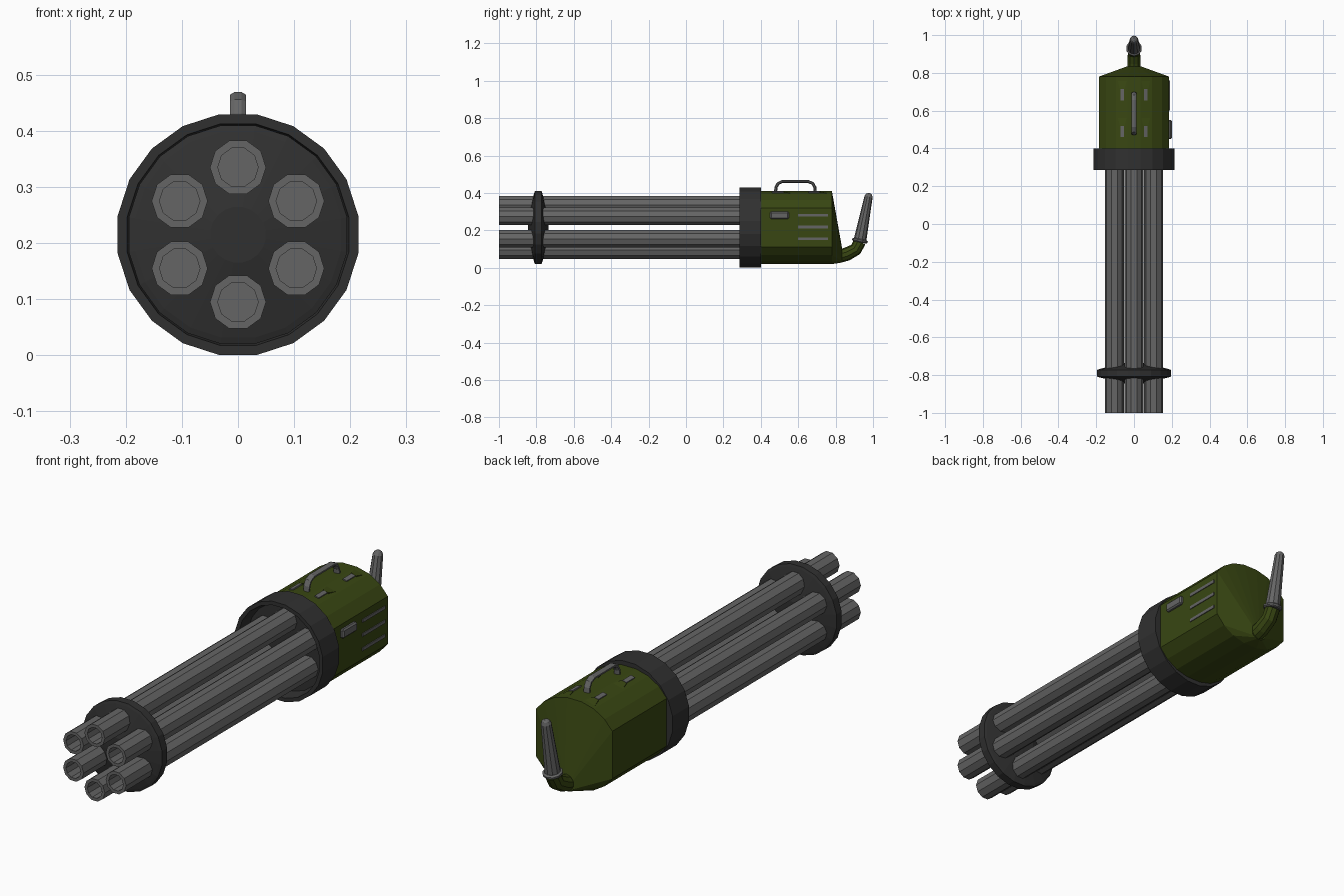
import bpy, bmesh, math
from mathutils import Vector

if "Cube" in bpy.data.objects:
    bpy.data.objects.remove(bpy.data.objects["Cube"])

CZ = 0.215  # height of the barrel axis


def material(name, rgb):
    m = bpy.data.materials.new(name)
    m.use_nodes = True
    m.diffuse_color = (*rgb, 1)
    m.node_tree.nodes["Principled BSDF"].inputs["Base Color"].default_value = (*rgb, 1)
    return m


GREY = material("steel grey", (0.13, 0.13, 0.13))
DARK = material("dark iron", (0.03, 0.03, 0.03))
GREEN = material("olive green", (0.04, 0.062, 0.006))


def loft(name, rings, mat, closed=False):
    """Skin a list of equally long point rings; cap the ends unless closed."""
    bm = bmesh.new()
    rows = [[bm.verts.new(p) for p in ring] for ring in rings]
    n = len(rows[0])
    pairs = list(zip(rows, rows[1:]))
    if closed:
        pairs.append((rows[-1], rows[0]))
    else:
        bm.faces.new(rows[0])
        bm.faces.new(rows[-1])
    for a, b in pairs:
        for i in range(n):
            j = (i + 1) % n
            bm.faces.new((a[i], a[j], b[j], b[i]))
    bmesh.ops.recalc_face_normals(bm, faces=bm.faces)
    mesh = bpy.data.meshes.new(name)
    bm.to_mesh(mesh)
    bm.free()
    mesh.materials.append(mat)
    obj = bpy.data.objects.new(name, mesh)
    bpy.context.collection.objects.link(obj)
    return obj


def lathe(name, profile, sides, mat, x=0, z=CZ):
    """Turn (y, radius) pairs about an axis along y, with a flat on top."""
    angles = [(i + 0.5) * math.tau / sides for i in range(sides)]
    return loft(name, [[(x + r * math.sin(a), y, z + r * math.cos(a)) for a in angles]
                       for y, r in profile], mat)


def tube(name, path, sides, mat, wide=1.0):
    """Sweep a round section along (y, z, radius) points in the x = 0 plane."""
    pts = [Vector((0, y, z)) for y, z, r in path]
    rings = []
    for i, p in enumerate(pts):
        t = (pts[min(i + 1, len(pts) - 1)] - pts[max(i - 1, 0)]).normalized()
        up = t.cross(Vector((1, 0, 0)))
        r = path[i][2]
        rings.append([p + Vector((wide * r * math.cos(a), 0, 0)) + up * r * math.sin(a)
                      for a in ((k + 0.5) * math.tau / sides for k in range(sides))])
    return loft(name, rings, mat)


def box(name, centre, size, mat, tilt=0, bevel=0):
    bpy.ops.mesh.primitive_cube_add(size=1, location=centre, rotation=(0, tilt, 0))
    obj = bpy.context.object
    obj.name = name
    obj.scale = size
    bpy.ops.object.transform_apply(location=False, rotation=False, scale=True)
    obj.data.materials.append(mat)
    if bevel:
        mod = obj.modifiers.new("bevel", "BEVEL")
        mod.width = bevel
        mod.segments = 1
    return obj


# Six hollow barrels around the axis
for i in range(6):
    a = i * math.tau / 6
    lathe(f"barrel_{i + 1}", [(-0.85, 0.036), (-1, 0.036), (-1, 0.05), (0.36, 0.05)],
          10, GREY, 0.12 * math.sin(a), CZ + 0.12 * math.cos(a))

# Lens-shaped barrel clamp
lathe("barrel_clamp", [(-0.845, 0.05), (-0.812, 0.186), (-0.808, 0.197),
                       (-0.772, 0.197), (-0.768, 0.186), (-0.735, 0.05)], 20, DARK)

# Collar with a recessed front
lathe("collar", [(0.34, 0.19), (0.285, 0.2), (0.285, 0.217), (0.4, 0.217)], 20, DARK)

# Housing with flat sides, its back drawn in to the pipe root
quarter = [(0.035, 0.195), (0.095, 0.18), (0.148, 0.148), (0.186, 0.105)]
half = quarter + [(x, -z) for x, z in reversed(quarter)]
outline = half + [(-x, z) for x, z in reversed(half)]
rings = [[(x, y, CZ + z) for x, z in outline] for y in (0.39, 0.78)]
rings.append([(x * 0.19, 0.835, 0.065 + z * 0.19) for x, z in outline])
loft("housing", rings, GREEN)

# Bent pipe and rear grip
tube("grip_pipe", [(0.82, 0.062, 0.036), (0.86, 0.073, 0.036), (0.907, 0.098, 0.034),
                   (0.93, 0.14, 0.033)], 10, GREEN)
tube("grip_collar", [(0.928, 0.136, 0.036), (0.929, 0.141, 0.042),
                     (0.931, 0.149, 0.042), (0.932, 0.154, 0.034)], 10, GREY)
tube("rear_grip", [(0.93, 0.145, 0.034), (0.976, 0.38, 0.022), (0.979, 0.393, 0.016),
                   (0.98, 0.399, 0.006)], 10, GREY)

# Carry handle
tube("carry_handle", [(0.478, 0.395, 0.009), (0.481, 0.43, 0.009), (0.492, 0.45, 0.009),
                      (0.515, 0.461, 0.009), (0.655, 0.461, 0.009), (0.678, 0.45, 0.009),
                      (0.689, 0.43, 0.009), (0.692, 0.395, 0.009)], 8, GREY, 1.7)

# Top vents, each with a sloped green scoop behind it
for side in (-1, 1):
    for y in (0.49, 0.685):
        box("top_vent", (side * 0.062, y, CZ + 0.189), (0.02, 0.06, 0.009), GREY,
            side * 0.245)
        rows = []
        for dy, w, h in ((0.032, 0.013, 0.193), (0.09, 0.028, 0.186)):
            rows.append([(side * 0.062 + sx * w, y + dy, CZ + z - sx * side * w * 0.25)
                         for sx, z in ((-1, 0.17), (1, 0.17), (1, h), (-1, h))])
        loft("vent_scoop", rows, GREEN)

# Side button and cooling slots
box("side_button", (0.187, 0.5, 0.28), (0.026, 0.1, 0.04), GREY, 0, 0.006)
for z in (0.155, 0.218, 0.28):
    box("side_slot", (0.185, 0.68, z), (0.009, 0.16, 0.014), GREY)
